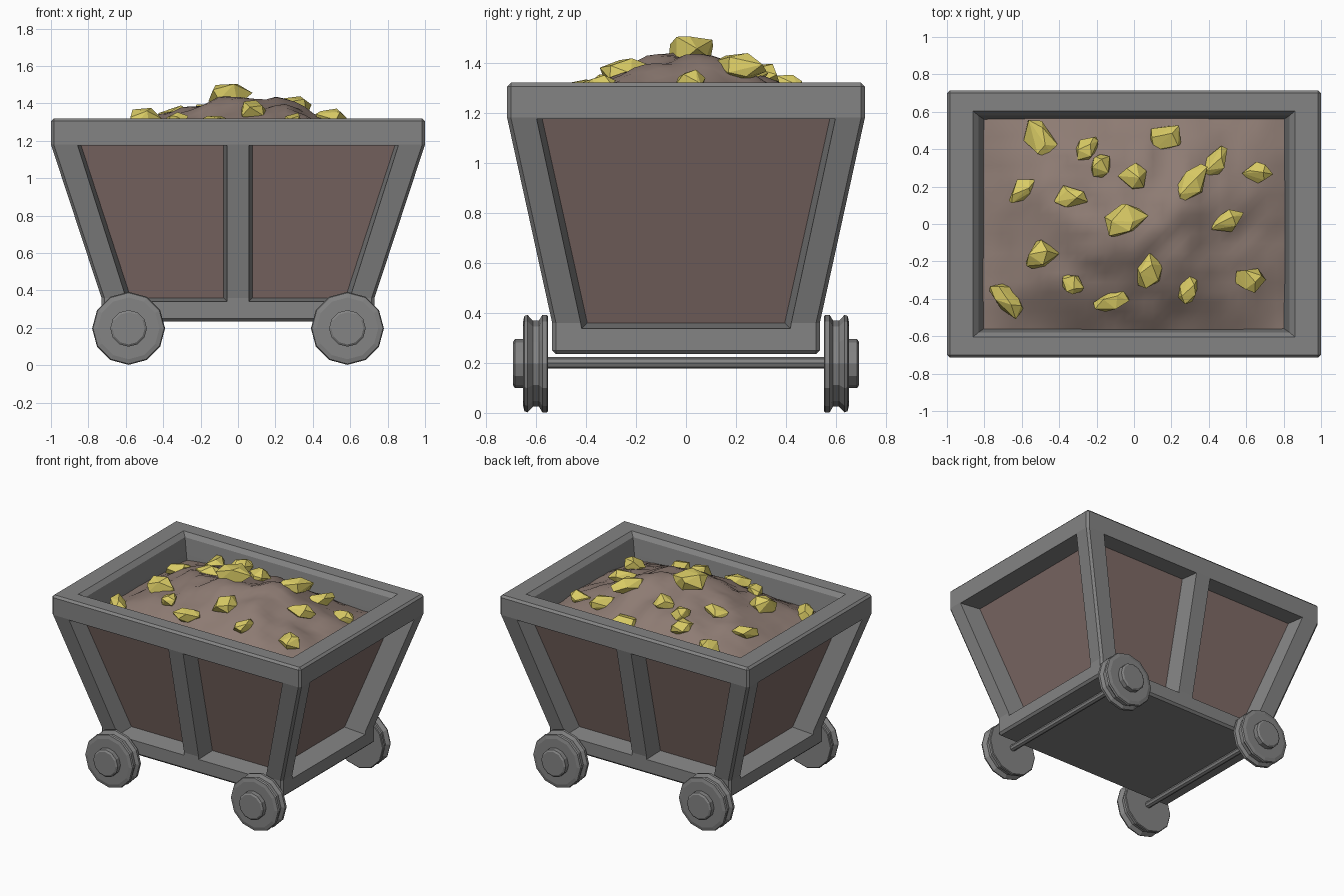
import bpy, bmesh, math, random
from mathutils import Vector, Matrix, noise

if "Cube" in bpy.data.objects:
    bpy.data.objects.remove(bpy.data.objects["Cube"])

random.seed(4)


def material(name, rgb):
    m = bpy.data.materials.new(name)
    m.diffuse_color = (*rgb, 1)
    m.use_nodes = True
    m.node_tree.nodes["Principled BSDF"].inputs["Base Color"].default_value = m.diffuse_color
    return m


def finish(name, bm, mat=None):
    bmesh.ops.recalc_face_normals(bm, faces=bm.faces)
    me = bpy.data.meshes.new(name)
    bm.to_mesh(me)
    bm.free()
    ob = bpy.data.objects.new(name, me)
    bpy.context.collection.objects.link(ob)
    if mat:
        me.materials.append(mat)
    return ob


def loft(bm, rings, caps=True):
    """Skin a list of point rings with quads."""
    vs = [[bm.verts.new(p) for p in ring] for ring in rings]
    n = len(vs[0])
    for a, b in zip(vs, vs[1:]):
        for i in range(n):
            bm.faces.new((a[i], a[(i + 1) % n], b[(i + 1) % n], b[i]))
    if caps:
        bm.faces.new(vs[0][::-1])
        bm.faces.new(vs[-1])


def rect(hx, hy, z):
    return [(-hx, -hy, z), (hx, -hy, z), (hx, hy, z), (-hx, hy, z)]


def revolve(bm, profile, centre, sides, sign=1):
    """Turn (y, radius) points about an axle along y."""
    rings = []
    for y, r in profile:
        rings.append([(centre[0] + r * math.sin(2 * math.pi * i / sides), sign * y,
                       centre[2] + r * math.cos(2 * math.pi * i / sides)) for i in range(sides)])
    loft(bm, rings)


iron = material("dark_iron", (0.23, 0.23, 0.23))
brown = material("panel_brown", (0.215, 0.148, 0.136))
soil = material("soil_brown", (0.27, 0.20, 0.172))
gold = material("gold", (0.70, 0.60, 0.13))

# frame: tapered hull with chamfered edges
bm = bmesh.new()
loft(bm, [rect(.73, .535, .235), rect(.73, .535, .36), rect(1, .715, 1.18), rect(1, .715, 1.32)])
frame = finish("cart_frame", bm, iron)
bev = frame.modifiers.new("chamfer", 'BEVEL')
bev.width, bev.segments, bev.limit_method = .015, 1, 'ANGLE'

# cutters: loading cavity plus flared windows
bm = bmesh.new()
loft(bm, [rect(.795, .555, 1.1), rect(.81, .565, 1.18), rect(.832, .58, 1.29), rect(.88, .62, 1.34)])
TOP, BOT, FLARE, OUT = 1.175, .36, .03, .2


def window(left, right, depth, place):
    """left, right, depth are (bottom, top) pairs at the back of the recess."""
    back, front = [], []
    for ring, f, out in ((back, 0, 0), (front, FLARE, OUT)):
        for u, k, side in ((left, 0, -1), (right, 0, 1), (right, 1, 1), (left, 1, -1)):
            z = TOP if k else BOT - f
            ring.append(place(u[k] + side * f, depth[k] + out, z))
    loft(bm, [back, front])


for s in (1, -1):
    for t in (1, -1):
        window((.078, .078), (.573, .838), (.40, .585), lambda u, d, z: (t * u, s * d, z))
    window((-.394, -.574), (.394, .574), (.575, .845), lambda u, d, z: (s * d, u, z))
cutter = finish("window_cutter", bm)
cutter.hide_render = True
boo = frame.modifiers.new("openings", 'BOOLEAN')
boo.operation, boo.solver, boo.object = 'DIFFERENCE', 'EXACT', cutter
bpy.context.view_layer.objects.active = frame
for m in list(frame.modifiers):
    bpy.ops.object.modifier_apply(modifier=m.name)
bpy.data.objects.remove(cutter)

# brown side panels just in front of the window backs
bm = bmesh.new()
loft(bm, [rect(.577, .402, .352), rect(.8505, .5905, 1.178)], caps=False)
finish("side_panels", bm, brown)

# soil heap
HX, HY = .812, .572


def soil_z(x, y):
    dome = max(0, 1 - (x / .86) ** 2) * max(0, 1 - (y / .62) ** 2)
    lumps = noise.noise(Vector((x * 4, y * 4, 1.7))) * .05
    lumps += noise.noise(Vector((x * 9, y * 9, 5.1))) * .03
    return 1.14 + .28 * dome ** 1.2 + lumps * (.25 + dome)


bm = bmesh.new()
bmesh.ops.create_grid(bm, x_segments=32, y_segments=22, size=1)
for v in bm.verts:
    x, y = v.co.x * HX, v.co.y * HY
    v.co = (x, y, soil_z(x, y))
for f in bm.faces:
    f.smooth = True
finish("soil_heap", bm, soil)

# gold nuggets: x, y, half length, half width, heading
NUGGETS = [
    (-.50, .46, .13, .08, -50), (-.25, .40, .08, .06, 40), (-.18, .31, .075, .06, 50),
    (-.01, .25, .085, .07, 0), (.17, .46, .10, .075, 20), (.44, .33, .10, .06, 60),
    (.31, .21, .115, .07, 60), (.66, .27, .078, .06, 10), (-.60, .18, .09, .055, 40),
    (-.34, .14, .09, .065, -5), (-.05, .02, .12, .085, 20), (.50, .015, .095, .06, 35),
    (-.50, -.17, .10, .08, 15), (-.33, -.32, .07, .055, -45), (-.69, -.40, .115, .07, -50),
    (-.12, -.41, .10, .055, 20), (.08, -.25, .10, .07, 70), (.29, -.35, .085, .06, 65),
    (.62, -.295, .09, .07, -35)]
bm = bmesh.new()
for x, y, a, b, ang in NUGGETS:
    pts = []
    for i in range(13):
        k = 1 - 2 * (i + .5) / 13
        r, t = math.sqrt(1 - k * k), i * 2.4 + random.uniform(-.5, .5)
        p = Vector((r * math.cos(t), r * math.sin(t), k)) * random.uniform(.9, 1.15)
        p = Vector((p.x * a, p.y * b, p.z * b * .85))
        p.rotate(Matrix.Rotation(random.uniform(-.25, .25), 3, 'X'))
        p.rotate(Matrix.Rotation(math.radians(ang), 3, 'Z'))
        pts.append(bm.verts.new(p + Vector((x, y, soil_z(x, y) + .01))))
    hull = bmesh.ops.convex_hull(bm, input=pts)
    junk = [v for v in hull["geom_interior"] if isinstance(v, bmesh.types.BMVert)]
    bmesh.ops.delete(bm, geom=junk, context='VERTS')
finish("gold_nuggets", bm, gold)

# grooved wheels with hubs, and axles
WHEEL = [(.552, .19), (.556, .195), (.574, .195), (.588, .172), (.612, .172),
         (.634, .195), (.646, .19), (.652, .165), (.652, .098), (.684, .098), (.692, .086)]
for name, x in (("left", -.585), ("right", .585)):
    for side, s in (("front", -1), ("back", 1)):
        bm = bmesh.new()
        revolve(bm, WHEEL, (x, 0, .197), 12, s)
        finish(f"{side}_{name}_wheel", bm, iron)
    bm = bmesh.new()
    revolve(bm, [(-.56, .023), (.56, .023)], (x, 0, .2), 8)
    finish(f"{name}_axle", bm, iron)
